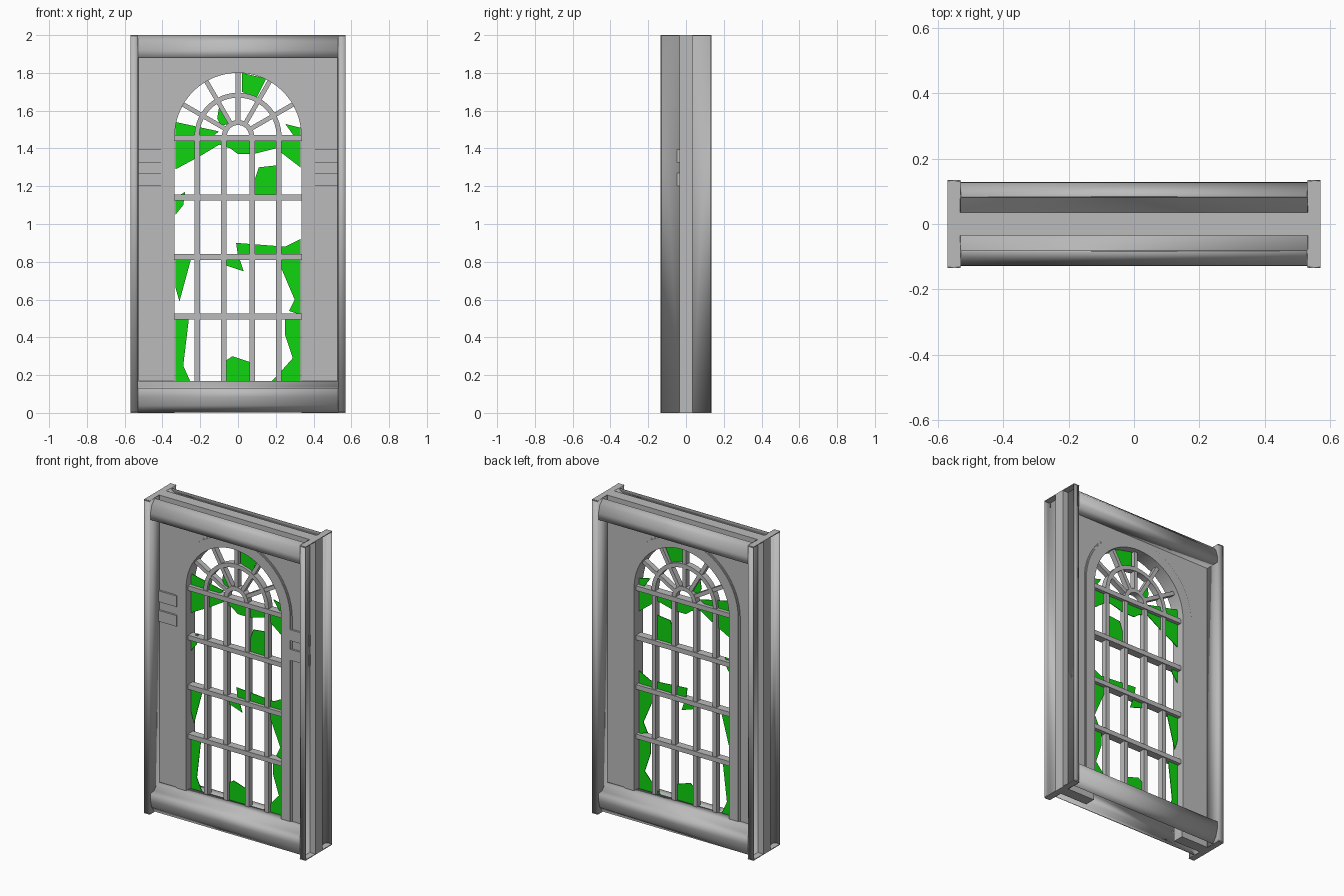
import bpy
import bmesh
from math import sin, cos, pi, radians
from mathutils import Vector

cube = bpy.data.objects.get("Cube")
if cube:
    bpy.data.objects.remove(cube, do_unlink=True)


def make_material(name, colour):
    mat = bpy.data.materials.new(name)
    mat.use_nodes = True
    mat.diffuse_color = colour
    mat.node_tree.nodes["Principled BSDF"].inputs["Base Color"].default_value = colour
    return mat


stone = make_material("stone grey", (0.5, 0.5, 0.5, 1))
glass = make_material("green glass", (0.005, 0.66, 0.005, 1))
made = []


def finish(name, bm, mat):
    bmesh.ops.recalc_face_normals(bm, faces=bm.faces)
    mesh = bpy.data.meshes.new(name)
    bm.to_mesh(mesh)
    bm.free()
    mesh.materials.append(mat)
    obj = bpy.data.objects.new(name, mesh)
    bpy.context.collection.objects.link(obj)
    made.append(obj)
    return obj


def prism(name, outline, front, back, mat=stone):
    """Extrude an x-z outline through the depth."""
    bm = bmesh.new()
    face = bm.faces.new([bm.verts.new((x, front, z)) for x, z in outline])
    ext = bmesh.ops.extrude_face_region(bm, geom=[face])
    verts = [v for v in ext["geom"] if isinstance(v, bmesh.types.BMVert)]
    bmesh.ops.translate(bm, verts=verts, vec=(0, back - front, 0))
    return finish(name, bm, mat)


def box(name, x0, x1, y0, y1, z0, z1):
    return prism(name, [(x0, z0), (x1, z0), (x1, z1), (x0, z1)], y0, y1)


def moulding(name, path, sweep):
    """Sweep an open path into a thin shell."""
    bm = bmesh.new()
    rows = [(bm.verts.new(p), bm.verts.new(Vector(p) + Vector(sweep))) for p in path]
    for (a, b), (c, d) in zip(rows, rows[1:]):
        bm.faces.new((a, b, d, c))
    obj = finish(name, bm, stone)
    shell = obj.modifiers.new("thickness", "SOLIDIFY")
    shell.thickness = 0.004
    shell.offset = 0
    return obj


SPRING = 1.465     # height where the arch begins
OPEN = 0.335       # half width of the opening
WALL = 0.035       # half depth of the wall
HALF, INNER, DEPTH = 0.57, 0.53, 0.135


def arc(r, steps=32):
    return [(-r * cos(pi * i / steps), SPRING + r * sin(pi * i / steps))
            for i in range(steps + 1)]


def arch(r, bottom):
    return [(-r, bottom)] + arc(r) + [(r, bottom)]


# Wall with arched opening
prism("wall", [(-HALF, 0), (-HALF, 2), (HALF, 2), (HALF, 0)] + arch(OPEN, 0)[::-1], -WALL, WALL)

# Raised surround on both faces
prism("arch_surround", arch(0.4, 0.13) + arch(OPEN, 0.13)[::-1], -0.045, 0.045)
prism("surround_rim", arch(0.408, 0.13) + arch(0.4, 0.13)[::-1], -0.04, 0.04)

# Frame mouldings, front and back
for s, face in ((-1, "front"), (1, "back")):
    lintel = [(WALL, 1.88), (0.127, 1.88), (0.125, 1.92), (0.112, 1.965), (0.083, 1.998)]
    sill = [(0.083, 0.002), (0.112, 0.04), (0.125, 0.085), (0.127, 0.13),
            (0.09, 0.135), (0.06, 0.168), (0, 0.168)]
    for part, path in (("lintel", lintel), ("sill", sill)):
        moulding(f"{face}_{part}", [(-INNER, s * y, z) for y, z in path], (2 * INNER, 0, 0))
    for m, side in ((-1, "right"), (1, "left")):
        post = [(INNER, WALL), (INNER, 0.128), (0.545, 0.133), (HALF, 0.133)]
        moulding(f"{face}_{side}_post", [(m * x, s * y, 0) for x, y in post], (0, 0, 2))
        for z, end in ((0, "foot"), (1.995, "cap")):
            box(f"{face}_{side}_post_{end}", m * INNER, m * HALF, s * WALL, s * DEPTH, z, z + 0.005)

# Impost bands beside the arch, front only
for m, side in ((-1, "right"), (1, "left")):
    for z, level in ((1.2, "lower"), (1.325, "upper")):
        box(f"{side}_{level}_impost", m * 0.4, m * 0.536, -0.047, -WALL, z, z + 0.07)

# Straight glazing bars
for i, x in enumerate((-0.215, -0.075, 0.075, 0.215)):
    box(f"upright_bar_{i + 1}", x - 0.014, x + 0.014, -0.018, 0.018, 0.13, SPRING)
for i in range(4):
    z = 0.51 + i * 0.315
    box(f"cross_bar_{i + 1}", -OPEN, OPEN, -0.025, 0.025, z - 0.015, z + 0.015)

# Fan light rings and spokes
for name, r in (("inner_ring", 0.085), ("outer_ring", 0.23)):
    prism(name, arc(r) + arc(r - 0.026)[::-1], -0.02, 0.02)
for i in range(1, 6):
    a = radians(30 * i)
    out, across = Vector((cos(a), sin(a))), Vector((-sin(a), cos(a))) * 0.012
    centre = Vector((0, SPRING))
    near, far = centre + out * 0.075, centre + out * (OPEN + 0.005)
    prism(f"spoke_{i}", [near - across, far - across, far + across, near + across], -0.017, 0.017)

# Broken glass, outlines in hundredths
upper_shards = [
    [(-33, 154), (-10, 149), (-14, 146), (33, 146), (33, 130), (20, 140), (8, 137),
     (0, 137), (-4, 140), (-10, 142), (-20, 136), (-33, 129)],
    [(25, 153), (33, 151), (33, 146), (30, 146)],
    [(2, 180), (15, 177), (10, 167), (2, 170)],
    [(-10, 162), (-5, 153), (-9, 152), (-11, 156)],
    [(11, 130), (20, 131), (20, 115), (9, 115), (9, 124)],
    [(-28, 117), (-29, 110), (-33, 105), (-33, 114)],
]
lower_shards = [
    [(-1, 90), (25, 88), (33, 92), (33, 52), (27, 54), (30, 60), (21, 81), (0, 83)],
    [(-6, 81), (1, 81), (3, 75), (-6, 78)],
    [(-33, 81), (-25, 81), (-31, 59), (-33, 66)],
    [(-33, 50), (-26, 50), (-29, 25), (-25, 16), (-33, 16)],
    [(-6, 28), (-3, 30), (6, 27), (6, 16), (-6, 16)],
    [(25, 50), (33, 50), (33, 16), (17, 16), (21, 20), (29, 29), (25, 41)],
]
for i, shard in enumerate(upper_shards + lower_shards):
    prism(f"glass_shard_{i + 1}", [(x / 100, z / 100) for x, z in shard], -0.002, 0.002, glass)

# Smooth the curves, keep the corners crisp
bpy.ops.object.select_all(action="DESELECT")
for obj in made:
    obj.select_set(True)
bpy.context.view_layer.objects.active = made[0]
bpy.ops.object.shade_smooth_by_angle(angle=radians(30))
